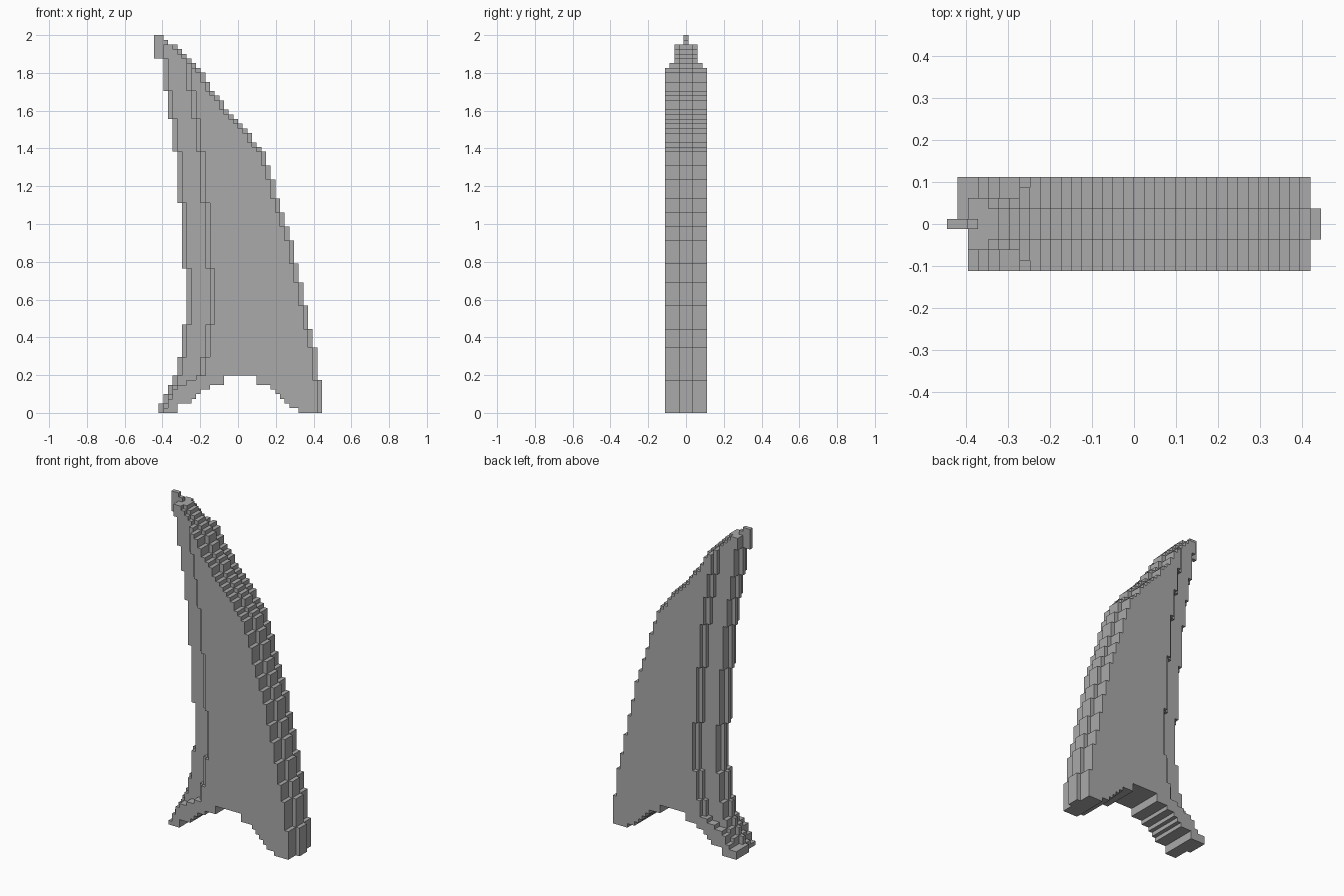
import bpy
import bmesh
from mathutils import Vector

default_cube = bpy.data.objects.get("Cube")
if default_cube:
    bpy.data.objects.remove(default_cube, do_unlink=True)

ROWS, COLUMNS, HALF_LAYERS = 81, 36, 4
BLOCK = 2 / ROWS


def expand(runs):
    """Turn (value, count) runs into a flat list."""
    return [value for value, count in runs for _ in range(count)]


# Leading edge: height in blocks of every column on the centre layer
lead_height = [81, 81, 80, 79, 79, 78, 77, 76, 75, 74, 73, 71,
               69, 68, 67, 65, 64, 63, 62, 61, 60, 58, 57, 56,
               53, 50, 46, 43, 40, 37, 32, 28, 23, 18, 14, 7]

# Trailing edge: first filled column of every row on the centre layer
trail_start = expand([(1, 2), (2, 2), (3, 2), (4, 2), (5, 4), (6, 7), (7, 12),
                      (6, 14), (5, 11), (4, 7), (3, 6), (2, 7), (0, 5)])

# Foot flare of the outer layers, and the arch under the fin
foot_start = [2, 3, 3, 4, 4, 5, 7, 9]
arch_height = expand([(0, 5), (2, 3), (3, 1), (4, 1), (5, 2), (6, 3), (8, 7),
                      (6, 3), (5, 1), (4, 1), (3, 1), (2, 1), (1, 2), (0, 5)])

# Per layer outward from the centre: trailing inset, leading inset, height cap
layer_rules = [(0, 0, 81), (1, 0, 79), (1, 1, 79), (5, 1, 75), (6, 1, 74)]


def first_column(layer, row):
    depth = abs(layer)
    if layer > 0 and row < 2:
        return trail_start[row]          # rear side of the foot pad
    if depth > 2 and row < len(foot_start):
        return foot_start[row]
    start = trail_start[row] + layer_rules[depth][0]
    if depth in (1, 2) and trail_start[row] == 0:
        start += 1
    return start


def filled(column, layer, row):
    inset, cap = layer_rules[abs(layer)][1:]
    if column + inset >= COLUMNS:
        return False
    top = min(lead_height[column + inset], cap)
    return arch_height[column] <= row < top and column >= first_column(layer, row)


blocks = {(c, l, r)
          for c in range(COLUMNS)
          for l in range(-HALF_LAYERS, HALF_LAYERS + 1)
          for r in range(ROWS) if filled(c, l, r)}

# Skin only the exposed sides of the blocks
bm = bmesh.new()
corners = {}


def corner(point):
    key = tuple(round(n * 2) for n in point)
    if key not in corners:
        x, y, z = point
        corners[key] = bm.verts.new(((x - COLUMNS / 2) * BLOCK, y * BLOCK, z * BLOCK))
    return corners[key]


for block in blocks:
    centre = Vector(block) + Vector((0.5, 0, 0.5))
    for axis in range(3):
        for sign in (-1, 1):
            normal = Vector((0, 0, 0))
            normal[axis] = sign
            if tuple(int(n) for n in Vector(block) + normal) in blocks:
                continue
            u = Vector((0, 0, 0))
            u[(axis + 1) % 3] = 0.5
            v = normal.cross(u)
            middle = centre + normal / 2
            bm.faces.new([corner(middle + offset)
                          for offset in (-u - v, u - v, u + v, v - u)])

# Merge coplanar squares into clean flat panels
bmesh.ops.dissolve_limit(bm, angle_limit=0.01, verts=bm.verts, edges=bm.edges)

mesh = bpy.data.meshes.new("blocky_fin")
bm.to_mesh(mesh)
bm.free()

grey = bpy.data.materials.new("plain grey")
grey.use_nodes = True
colour = (0.4, 0.4, 0.4, 1)
grey.diffuse_color = colour
grey.node_tree.nodes["Principled BSDF"].inputs["Base Color"].default_value = colour
mesh.materials.append(grey)

fin = bpy.data.objects.new("blocky_fin", mesh)
bpy.context.collection.objects.link(fin)
